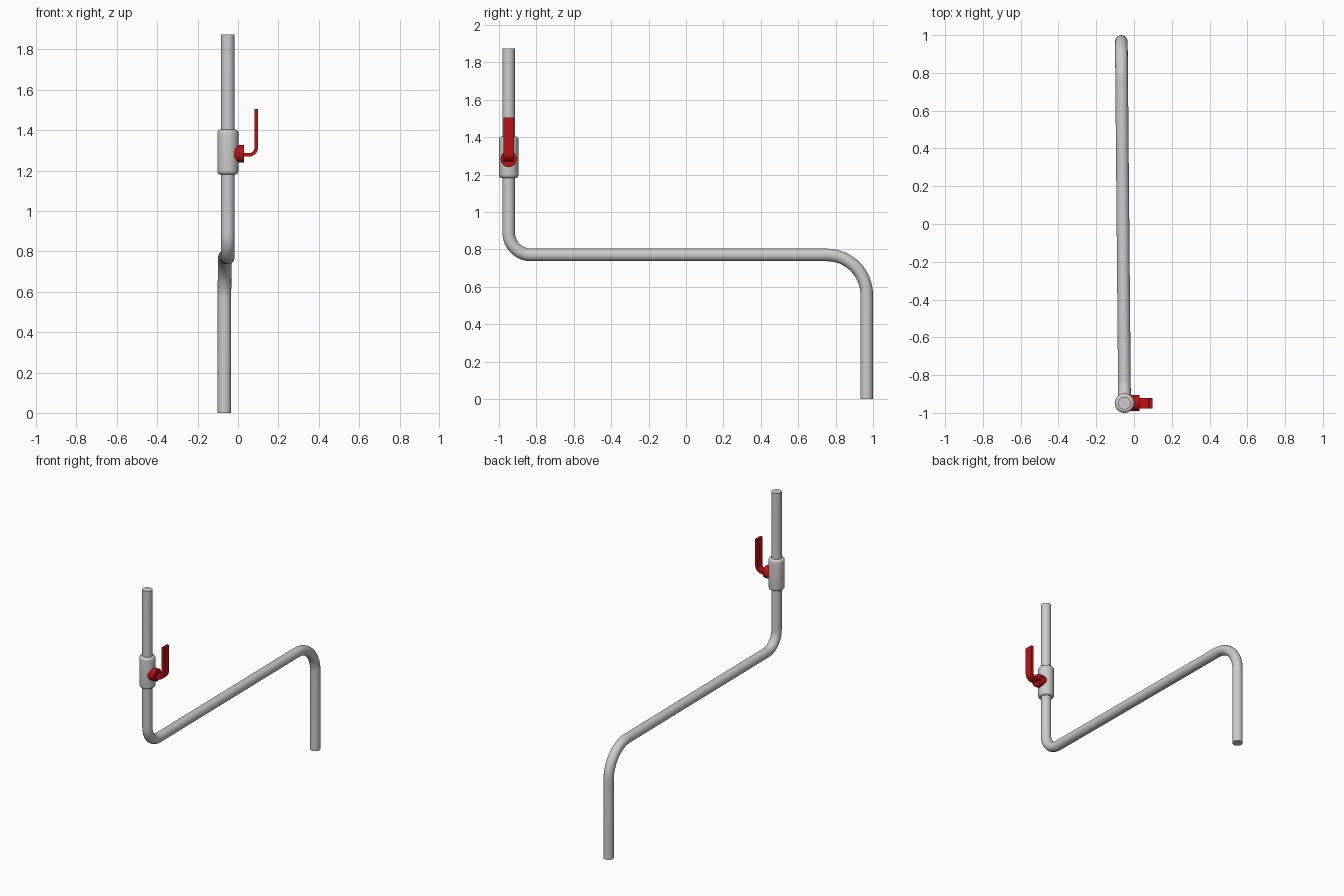
import bpy, bmesh, math
from mathutils import Vector, Matrix

if "Cube" in bpy.data.objects:
    bpy.data.objects.remove(bpy.data.objects["Cube"])

red = bpy.data.materials.new("valve_red")
red.diffuse_color = (0.5, 0.006, 0.006, 1)
red.use_nodes = True
red.node_tree.nodes["Principled BSDF"].inputs["Base Color"].default_value = red.diffuse_color


def fillet(points, radii, steps):
    """Polyline with its inner corners replaced by arcs."""
    pts = [Vector(p) for p in points]
    out = [pts[0]]
    for i, r in enumerate(radii, 1):
        a = (pts[i - 1] - pts[i]).normalized()
        b = (pts[i + 1] - pts[i]).normalized()
        half = a.angle(b) / 2
        centre = pts[i] + (a + b).normalized() * r / math.sin(half)
        u = pts[i] + a * r / math.tan(half) - centre
        v = pts[i] + b * r / math.tan(half) - centre
        for k in range(steps + 1):
            out.append(centre + u.slerp(v, k / steps).normalized() * r)
    return out + [pts[-1]]


def finish(name, bm, mat=None, angle=35):
    bmesh.ops.recalc_face_normals(bm, faces=bm.faces)
    me = bpy.data.meshes.new(name)
    bm.to_mesh(me)
    bm.free()
    ob = bpy.data.objects.new(name, me)
    bpy.context.collection.objects.link(ob)
    if mat:
        me.materials.append(mat)
    bpy.ops.object.select_all(action='DESELECT')
    ob.select_set(True)
    bpy.context.view_layer.objects.active = ob
    bpy.ops.object.shade_smooth_by_angle(angle=math.radians(angle))
    return ob


def cylinder(bm, r, depth, matrix):
    bmesh.ops.create_cone(bm, cap_ends=True, segments=48, radius1=r, radius2=r,
                          depth=depth, matrix=matrix)


# Pipe: rings swept along a filleted path
path = fillet([(-0.067, 0.966, 0), (-0.067, 0.966, 0.77),
               (-0.05, -0.948, 0.77), (-0.05, -0.948, 1.873)],
              [0.212, 0.12], 16)
bm = bmesh.new()
side = Vector((1, 0, 0))
rings = []
for i, p in enumerate(path):
    t = (path[min(i + 1, len(path) - 1)] - path[max(i - 1, 0)]).normalized()
    # at arc ends the neighbouring straight run sets the direction
    if i in (1, 18, 35):
        straight = path[i] - path[i - 1] if i != 18 else path[19] - path[17]
        t = straight.normalized()
    if i in (17, 34):
        t = (path[i + 1] - path[i]).normalized()
    u = (side - t * side.dot(t)).normalized()
    w = t.cross(u)
    rings.append([bm.verts.new(p + 0.0335 * (u * math.cos(a) + w * math.sin(a)))
                  for a in (k * math.tau / 32 for k in range(32))])
for r0, r1 in zip(rings, rings[1:]):
    for k in range(32):
        bm.faces.new((r0[k], r0[(k + 1) % 32], r1[(k + 1) % 32], r1[k]))
bm.faces.new(rings[0])
bm.faces.new(rings[-1])
finish("pipe", bm)

# Valve body with rounded rims
bm = bmesh.new()
cylinder(bm, 0.052, 0.223, Matrix.Translation((-0.05, -0.948, 1.292)))
rims = [e for e in bm.edges if abs(e.verts[0].co.z - e.verts[1].co.z) < 1e-5]
bmesh.ops.bevel(bm, geom=rims, offset=0.017, segments=5, profile=0.5, affect='EDGES')
finish("valve_body", bm)

# Valve stem
bm = bmesh.new()
cylinder(bm, 0.043, 0.08, Matrix.Translation((-0.01, -0.948, 1.283))
         @ Matrix.Rotation(math.pi / 2, 4, 'Y'))
finish("valve_stem", bm, red)

# Lever: flat bent strip, outer and inner outlines joined
outer = fillet([(0.02, 0, 1.269), (0.099, 0, 1.269), (0.099, 0, 1.506)], [0.046], 10)
inner = fillet([(0.02, 0, 1.286), (0.082, 0, 1.286), (0.082, 0, 1.506)], [0.029], 10)
bm = bmesh.new()
rows = [[bm.verts.new((q.x, -0.948 + s * 0.028, q.z))
         for q, s in ((a, -1), (a, 1), (b, 1), (b, -1))] for a, b in zip(outer, inner)]
for r0, r1 in zip(rows, rows[1:]):
    for k in range(4):
        bm.faces.new((r0[k], r0[(k + 1) % 4], r1[(k + 1) % 4], r1[k]))
bm.faces.new(rows[0])
bm.faces.new(rows[-1])
finish("valve_lever", bm, red)
